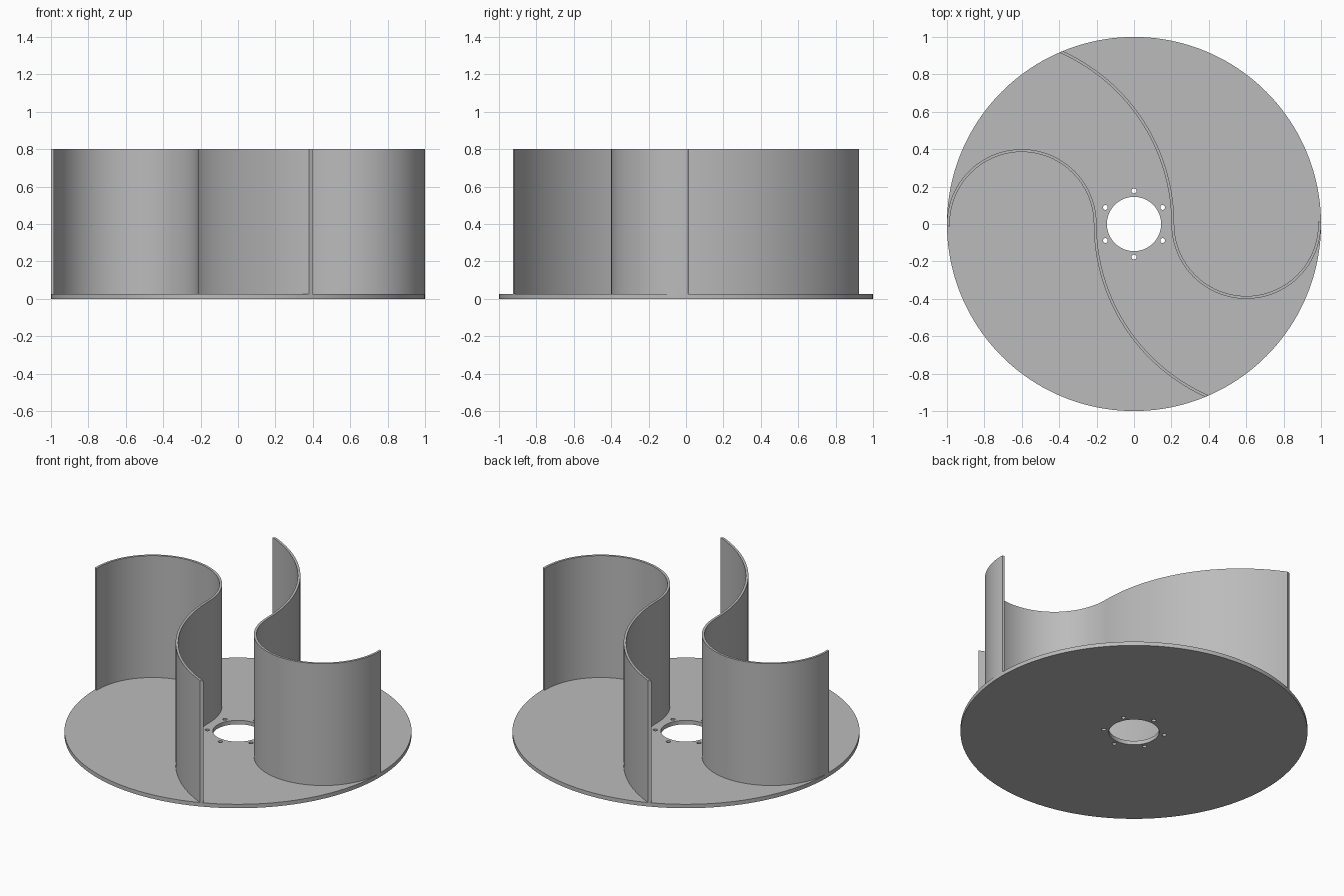
import bpy
import bmesh
from math import cos, sin, pi, radians

cube = bpy.data.objects.get("Cube")
if cube:
    bpy.data.objects.remove(cube, do_unlink=True)

PLATE_TOP, HEIGHT = 0.025, 0.8

grey = bpy.data.materials.new("plain grey")
grey.use_nodes = True
colour = (0.5, 0.5, 0.5, 1)
grey.diffuse_color = colour
grey.node_tree.nodes["Principled BSDF"].inputs["Base Color"].default_value = colour


def arc(cx, cy, r, start, end, steps):
    """Points along an arc, angles in degrees, both ends included."""
    angles = [radians(start + (end - start) * i / steps) for i in range(steps + 1)]
    return [(cx + r * cos(a), cy + r * sin(a)) for a in angles]


def circle(cx, cy, r, steps):
    return arc(cx, cy, r, 0, 360, steps)[:-1]


def extrude_outline(name, loops, bottom, top):
    """Solid made from closed outlines; inner loops become holes."""
    curve = bpy.data.curves.new(name + "_outline", "CURVE")
    curve.dimensions = "2D"
    curve.fill_mode = "BOTH"
    curve.extrude = (top - bottom) / 2
    for loop in loops:
        spline = curve.splines.new("POLY")
        spline.points.add(len(loop) - 1)
        for point, (x, y) in zip(spline.points, loop):
            point.co = (x, y, 0, 1)
        spline.use_cyclic_u = True
    helper = bpy.data.objects.new(name + "_helper", curve)
    bpy.context.collection.objects.link(helper)
    graph = bpy.context.evaluated_depsgraph_get()
    mesh = bpy.data.meshes.new_from_object(helper.evaluated_get(graph))
    bpy.data.objects.remove(helper, do_unlink=True)

    bm = bmesh.new()
    bm.from_mesh(mesh)
    bmesh.ops.remove_doubles(bm, verts=bm.verts, dist=0.0001)
    bmesh.ops.translate(bm, verts=bm.verts, vec=(0, 0, (top + bottom) / 2))
    bmesh.ops.recalc_face_normals(bm, faces=bm.faces)
    bm.to_mesh(mesh)
    bm.free()

    mesh.name = name
    mesh.materials.clear()
    mesh.materials.append(grey)
    obj = bpy.data.objects.new(name, mesh)
    bpy.context.collection.objects.link(obj)
    bpy.ops.object.select_all(action="DESELECT")
    obj.select_set(True)
    bpy.context.view_layer.objects.active = obj
    bpy.ops.object.shade_smooth_by_angle(angle=radians(30))
    return obj


# Round base plate with a centre bore and a ring of six bolt holes
bolt_holes = [circle(0.177 * cos(a), 0.177 * sin(a), 0.013, 16)
              for a in (pi / 2 + k * pi / 3 for k in range(6))]
extrude_outline("base_plate",
                [circle(0, 0, 1, 160), circle(0, 0, 0.145, 64)] + bolt_holes,
                0, PLATE_TOP)

# S-shaped vane: a half circle flowing into a wide arc that ends at the rim
outer = arc(-0.6, 0, 0.4, 181.5, 0, 48) + arc(0.8, 0, 1.0, 180, 246.4, 36)[1:]
inner = arc(-0.6, 0, 0.385, 182, 0, 48) + arc(0.8, 0, 1.015, 180, 245.6, 36)[1:]
vane = outer + inner[::-1]
extrude_outline("right_vane", [vane], PLATE_TOP, HEIGHT)

# Opposite vane: the same outline turned half way round
extrude_outline("left_vane", [[(-x, -y) for x, y in vane]], PLATE_TOP, HEIGHT)
